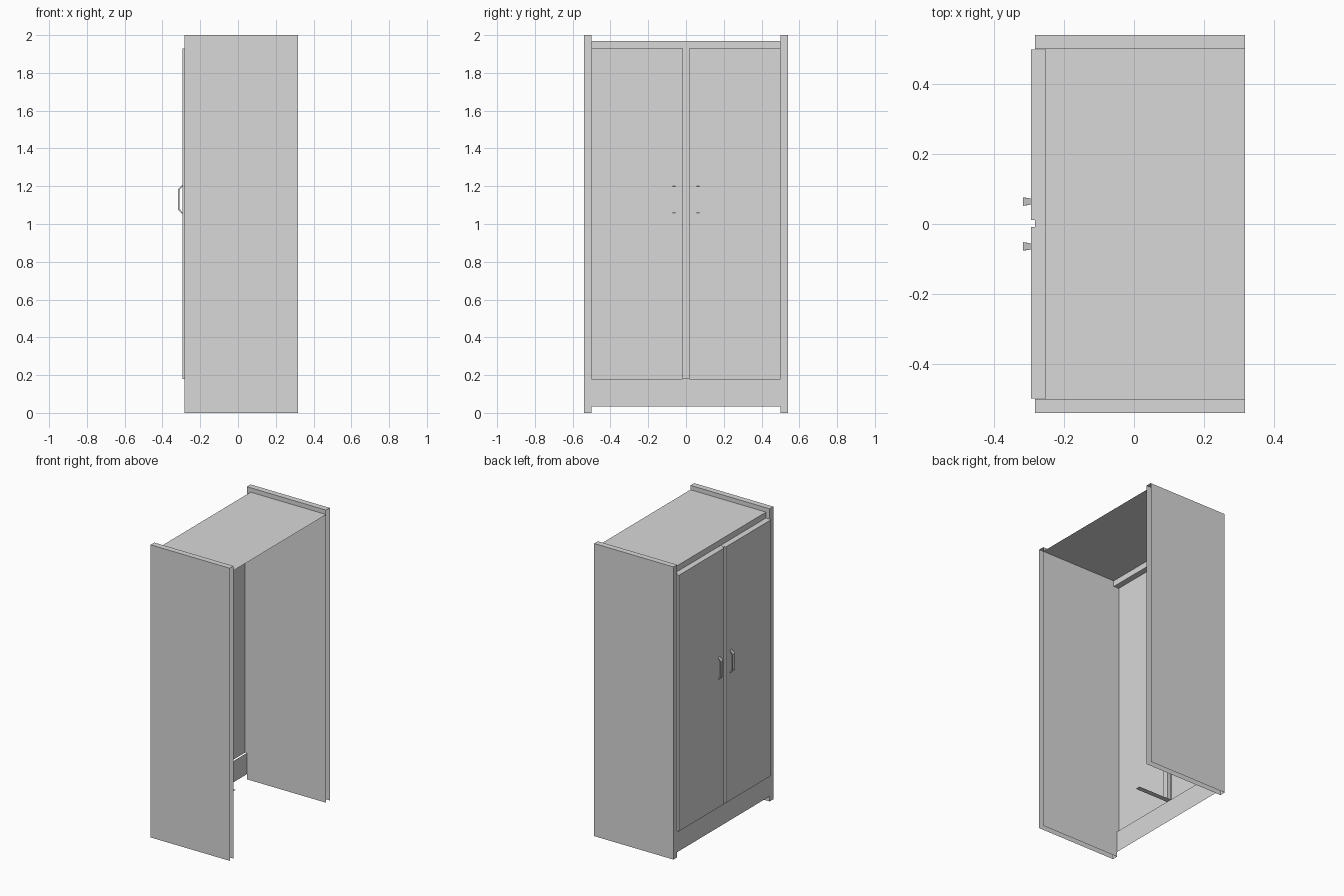
import bpy
import bmesh
from mathutils import Vector

cube = bpy.data.objects.get("Cube")
if cube:
    bpy.data.objects.remove(cube, do_unlink=True)

grey = bpy.data.materials.new("light_grey")
grey.use_nodes = True
GREY = (0.69, 0.69, 0.69, 1)
grey.diffuse_color = GREY
grey.node_tree.nodes["Principled BSDF"].inputs["Base Color"].default_value = GREY

AXES = {"x": Vector((1, 0, 0)), "y": Vector((0, 1, 0)), "z": Vector((0, 0, 1))}


def finish(name, bm):
    mesh = bpy.data.meshes.new(name)
    bm.to_mesh(mesh)
    bm.free()
    mesh.materials.append(grey)
    obj = bpy.data.objects.new(name, mesh)
    bpy.context.collection.objects.link(obj)
    return obj


def shell(name, low, high, sides):
    """Box that keeps only the listed sides, such as '+x -y'."""
    low, high = Vector(low), Vector(high)
    keep = [AXES[s[1]] * (1 if s[0] == "+" else -1) for s in sides.split()]
    bm = bmesh.new()
    bmesh.ops.create_cube(bm, size=1)
    bm.normal_update()
    gone = [f for f in bm.faces if not any(f.normal.dot(k) > 0.9 for k in keep)]
    bmesh.ops.delete(bm, geom=gone, context="FACES")
    for v in bm.verts:
        v.co = (low + high) / 2 + v.co * (high - low)
    return finish(name, bm)


def handle(name, y):
    """Bent flat pull, wider along its grip than at its feet."""
    outer = [(-0.293, 1.21), (-0.317, 1.185), (-0.317, 1.075), (-0.293, 1.05)]
    inner = [(-0.293, 1.202), (-0.309, 1.18), (-0.309, 1.08), (-0.293, 1.058)]
    bm = bmesh.new()
    rings = []
    for (xo, zo), (xi, zi) in zip(outer, inner):
        wo = 0.012 if xo < -0.3 else 0.008
        wi = 0.011 if xi < -0.3 else 0.008
        rings.append([bm.verts.new(p) for p in (
            (xo, y - wo, zo), (xo, y + wo, zo), (xi, y + wi, zi), (xi, y - wi, zi))])
    for a, b in zip(rings, rings[1:]):
        for i in range(4):
            j = (i + 1) % 4
            bm.faces.new((a[i], a[j], b[j], b[i]))
    bm.faces.new(rings[0])
    bm.faces.new(rings[-1])
    bmesh.ops.recalc_face_normals(bm, faces=bm.faces)
    return finish(name, bm)


FRONT, BACK, FRAME_BACK = -0.283, 0.317, -0.255

# Side panels, hollow and open at the back and bottom
for side, y0, y1 in (("right", -0.54, -0.5), ("left", 0.5, 0.54)):
    shell(side + "_side_panel", (FRONT, y0, 0), (BACK, y1, 2), "-x -y +y +z")

# Top sheet with its front lip, and the frame between the doors
shell("top_panel", (FRAME_BACK, -0.5, 1.93), (BACK, 0.5, 1.97), "+z -x")
shell("centre_post", (FRONT, -0.018, 0.18), (FRAME_BACK, 0.018, 1.929), "-x +x -y +y +z")
shell("plinth", (FRONT, -0.5, 0.035), (FRAME_BACK, 0.5, 0.18), "-x")
shell("floor_support", (FRONT, -0.018, 0.18), (-0.03, 0.018, 0.184), "-z")

# Doors, open at the back and bottom, with their pulls
for side, y0, y1, grip in (("right", -0.499, -0.008, -0.064), ("left", 0.011, 0.499, 0.064)):
    shell(side + "_door", (-0.295, y0, 0.18), (FRAME_BACK, y1, 1.93), "-x -y +y +z")
    handle(side + "_handle", grip)
